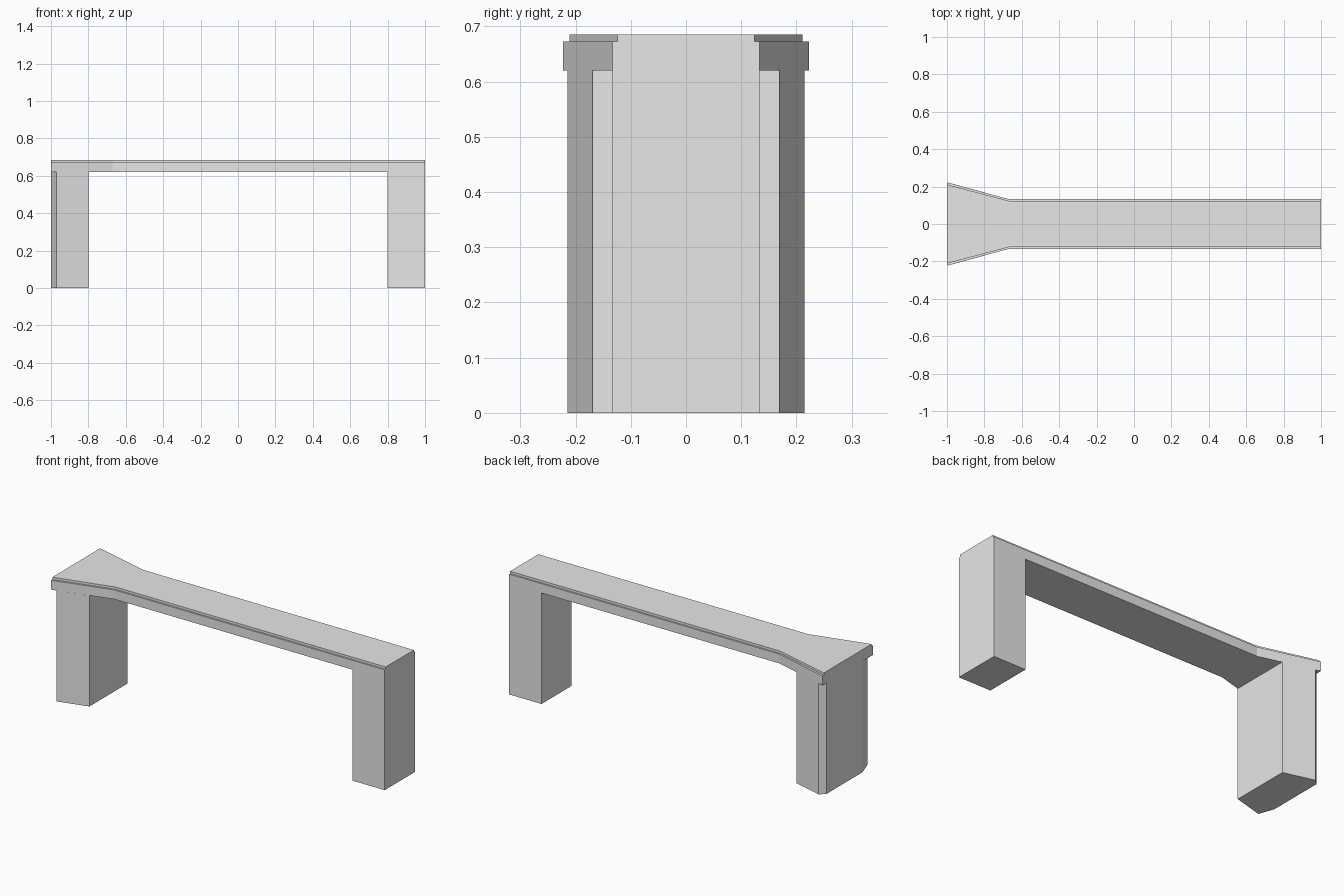
import bpy
import bmesh

cube = bpy.data.objects.get("Cube")
if cube:
    bpy.data.objects.remove(cube, do_unlink=True)

stone = bpy.data.materials.new("light_grey")
stone.use_nodes = True
colour = (0.8, 0.8, 0.8, 1)
stone.diffuse_color = colour
stone.node_tree.nodes["Principled BSDF"].inputs["Base Color"].default_value = colour


def prism(name, outline, bottom, top):
    """Extrude a flat plan outline upwards into a solid."""
    bm = bmesh.new()
    base = bm.faces.new([bm.verts.new((x, y, bottom)) for x, y in outline])
    up = bmesh.ops.extrude_face_region(bm, geom=[base], use_keep_orig=True)["geom"]
    for v in up:
        if isinstance(v, bmesh.types.BMVert):
            v.co.z = top
    bmesh.ops.recalc_face_normals(bm, faces=bm.faces)
    mesh = bpy.data.meshes.new(name)
    bm.to_mesh(mesh)
    bm.free()
    mesh.materials.append(stone)
    obj = bpy.data.objects.new(name, mesh)
    bpy.context.collection.objects.link(obj)
    return obj


def flared(end, waist):
    """Plan of a straight plank that widens towards one end."""
    side = [(-1, end), (-0.67, waist), (1, waist)]
    return side + [(x, -y) for x, y in reversed(side)]


# Seat slab with a thin, slightly narrower top layer
prism("seat_slab", flared(0.223, 0.133), 0.62, 0.672)
prism("seat_top", flared(0.211, 0.124), 0.672, 0.685)

# Straight leg, flush with the slab
prism("straight_leg", [(0.8, -0.133), (1, -0.133), (1, 0.133), (0.8, 0.133)], 0, 0.62)

# Flared leg follows the slab, with unequal cut corners at the end
prism("flared_leg", [(-0.8, 0.169), (-0.8, -0.169), (-0.97, -0.215),
                     (-1, -0.13), (-1, 0.19), (-0.97, 0.215)], 0, 0.62)
